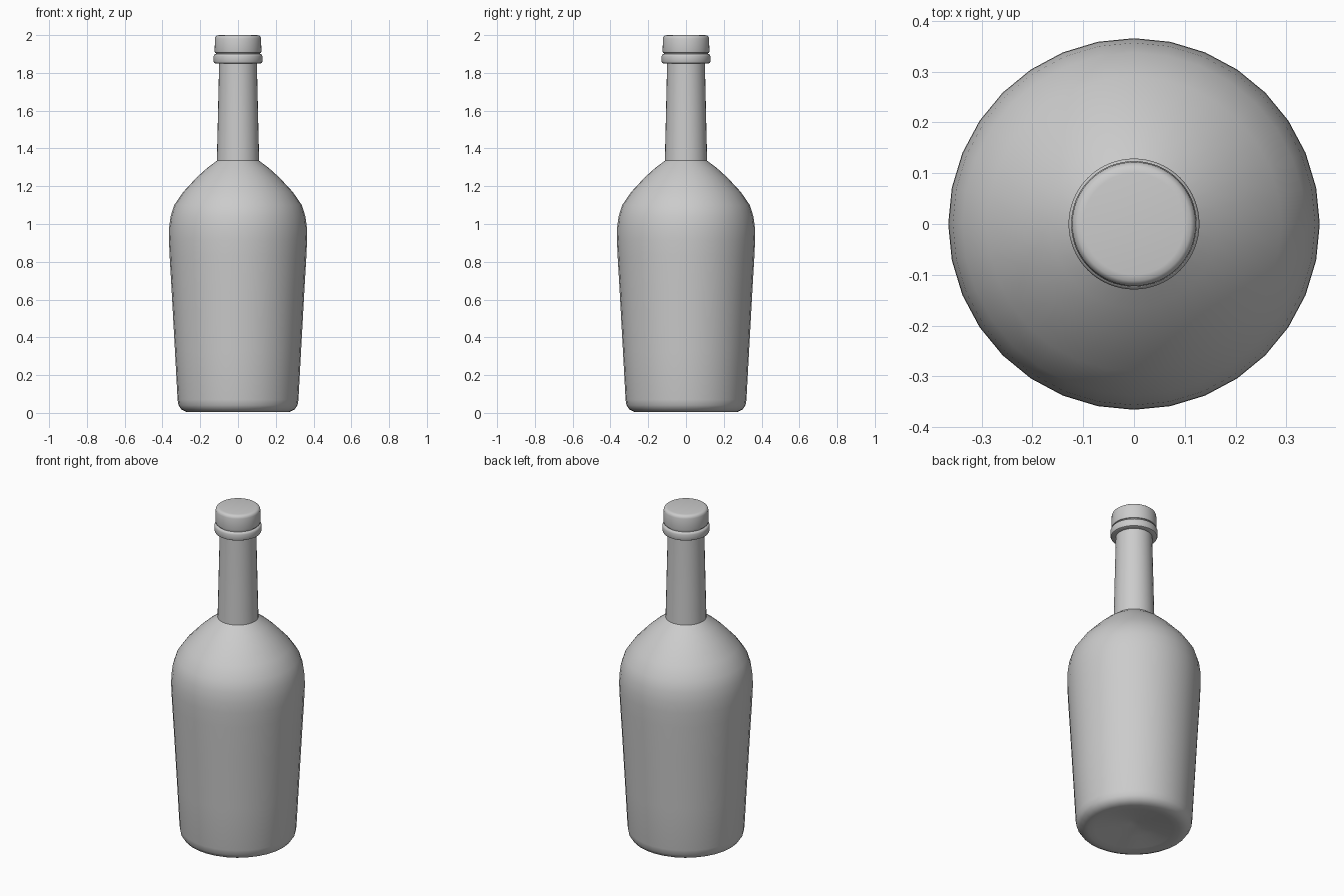
import bpy, bmesh, math

if "Cube" in bpy.data.objects:
    bpy.data.objects.remove(bpy.data.objects["Cube"])


def lathe(name, profile, sides, angle=40):
    """Revolve (radius, height) points around z; radius 0 makes a pole."""
    bm = bmesh.new()
    rings = []
    for r, z in profile:
        if r == 0:
            rings.append([bm.verts.new((0, 0, z))] * sides)
        else:
            rings.append([bm.verts.new((r * math.cos(2 * math.pi * i / sides),
                                        r * math.sin(2 * math.pi * i / sides), z))
                          for i in range(sides)])
    for a, b in zip(rings, rings[1:]):
        for i in range(sides):
            j = (i + 1) % sides
            bm.faces.new(list(dict.fromkeys((a[i], a[j], b[j], b[i]))))
    bmesh.ops.recalc_face_normals(bm, faces=bm.faces)
    mesh = bpy.data.meshes.new(name)
    bm.to_mesh(mesh)
    bm.free()
    obj = bpy.data.objects.new(name, mesh)
    bpy.context.collection.objects.link(obj)
    bpy.ops.object.select_all(action='DESELECT')
    obj.select_set(True)
    bpy.context.view_layer.objects.active = obj
    bpy.ops.object.shade_smooth_by_angle(angle=math.radians(angle))
    return obj


# Bottle: dished base, tapered body, round shoulder and slim neck
lathe("bottle", [
    (0, 0.047), (0.02, 0.045), (0.12, 0.03), (0.215, 0.01), (0.25, 0.004),
    (0.275, 0.006), (0.30, 0.018), (0.315, 0.04), (0.32, 0.07),
    (0.334, 0.33), (0.351, 0.64), (0.362, 0.83), (0.366, 0.92),
    (0.365, 0.98), (0.357, 1.04), (0.338, 1.10), (0.29, 1.17),
    (0.22, 1.245), (0.165, 1.295), (0.112, 1.335),
    (0.108, 1.50), (0.10, 1.85), (0.10, 1.90), (0, 1.90)], 32)

# Rounded collar under the stopper
lathe("collar_ring", [
    (0.098, 1.85), (0.12, 1.85), (0.126, 1.853), (0.129, 1.86),
    (0.129, 1.888), (0.126, 1.896), (0.119, 1.90), (0.098, 1.90)], 64)

# Stopper cap, seated in a thin groove above the collar
lathe("cap", [
    (0, 1.895), (0.115, 1.895), (0.117, 1.905), (0.122, 1.907), (0.124, 1.915),
    (0.122, 1.982), (0.119, 1.992), (0.112, 1.998), (0.10, 2.0), (0, 2.0)], 64)
